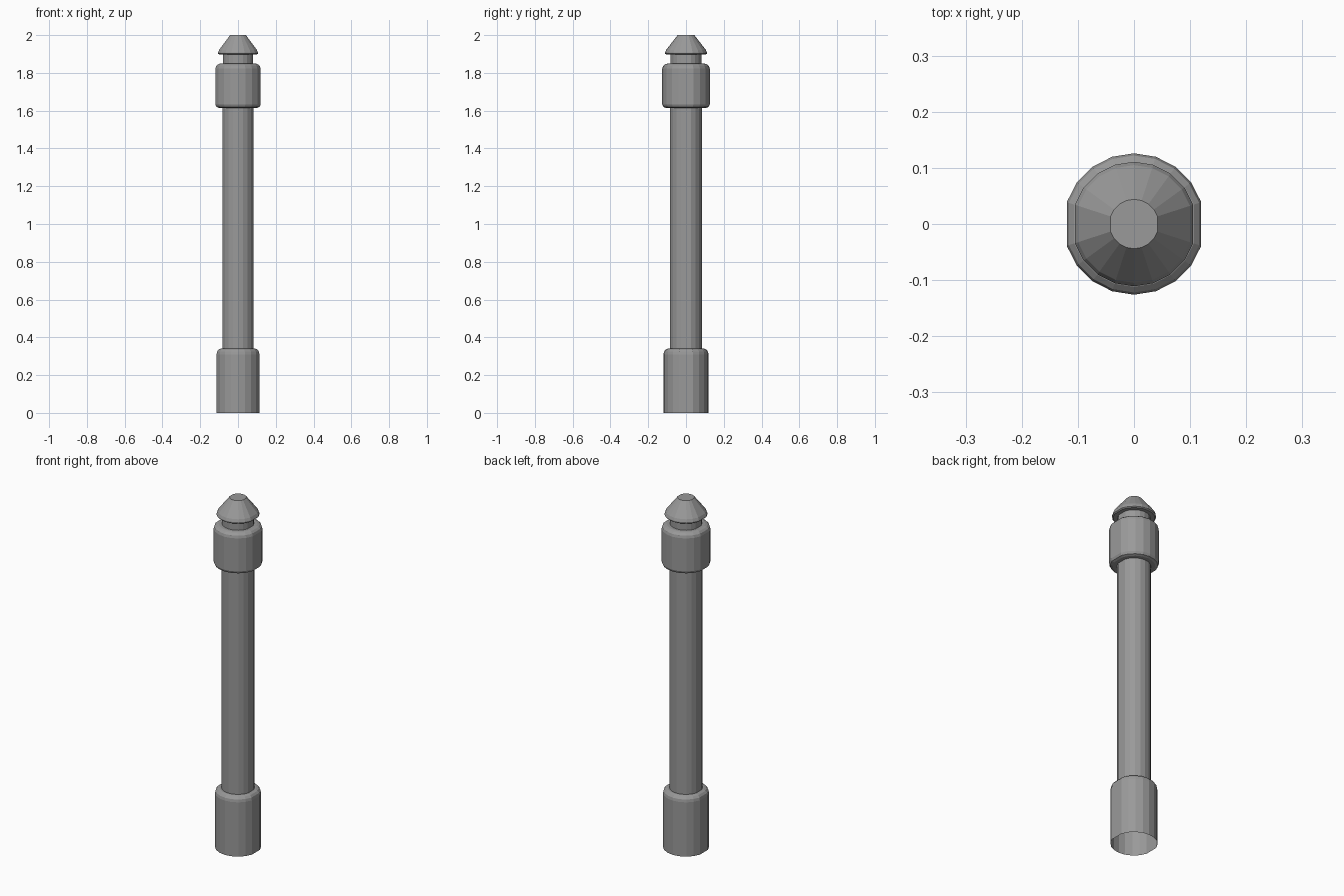
import bpy, bmesh
from math import sin, cos, radians

cube = bpy.data.objects.get("Cube")
if cube:
    bpy.data.objects.remove(cube)

grey = bpy.data.materials.new("plain_grey")
grey.use_nodes = True
colour = (0.32, 0.32, 0.32, 1)
grey.diffuse_color = colour
grey.node_tree.nodes["Principled BSDF"].inputs["Base Color"].default_value = colour

# Twenty-sided ring with its two side corners cut flat
ANGLES = [radians(a) for a in range(0, 360, 18) if a % 180]


def lathe(name, profile, cap_top=False):
    """Spin (radius, height) points into an open shell."""
    bm = bmesh.new()
    rings = [[bm.verts.new((r * cos(a), r * sin(a), z)) for a in ANGLES]
             for r, z in profile]
    n = len(ANGLES)
    for low, high in zip(rings, rings[1:]):
        for i in range(n):
            j = (i + 1) % n
            bm.faces.new((low[i], low[j], high[j], high[i]))
    if cap_top:
        bm.faces.new(rings[-1])
    mesh = bpy.data.meshes.new(name)
    bm.to_mesh(mesh)
    bm.free()
    mesh.materials.append(grey)
    obj = bpy.data.objects.new(name, mesh)
    bpy.context.collection.objects.link(obj)
    return obj


# Base sleeve, open underneath, with a rounded shoulder
lathe("base_sleeve", [(0.119, 0), (0.119, 0.31), (0.116, 0.325),
                      (0.107, 0.336), (0.096, 0.34), (0.086, 0.34)])

# Long post
lathe("post", [(0.086, 0.34), (0.086, 1.615)])

# Collar with rounded edges
lathe("collar", [(0.086, 1.615), (0.108, 1.615), (0.12, 1.62), (0.126, 1.633),
                 (0.126, 1.822), (0.122, 1.836), (0.112, 1.845),
                 (0.1, 1.849), (0.083, 1.849)])

# Neck
lathe("neck", [(0.083, 1.849), (0.083, 1.897)])

# Conical cap with a flat tip
lathe("cap", [(0.083, 1.897), (0.105, 1.897), (0.111, 1.902),
              (0.111, 1.908), (0.105, 1.922), (0.044, 2.0)], cap_top=True)
